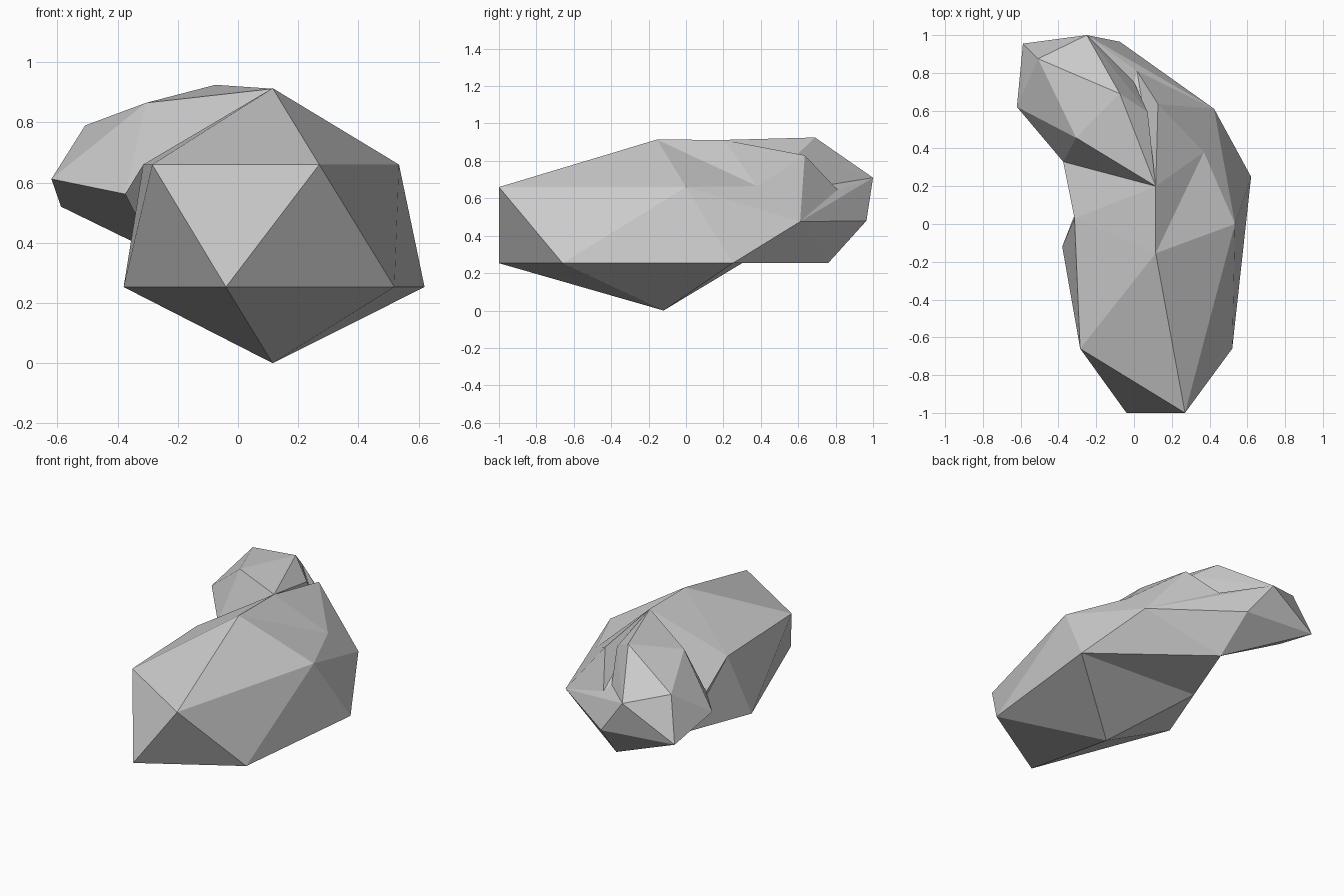
import bpy, bmesh

if "Cube" in bpy.data.objects:
    bpy.data.objects.remove(bpy.data.objects["Cube"])

# Key points: squat faceted body (b), shoulder and groove on the right (s), head lobe at the back left (h)
points = {
    "base": (.115, -.12, 0), "top": (.115, -.155, .914), "crest": (.115, .2, .912),
    "b1": (-.04, -1, .253), "b2": (.52, -.66, .253), "b3": (.62, .25, .253),
    "b4": (-.38, -.12, .253), "b5": (-.217, .3, .253), "b6": (-.04, .76, .253),
    "u1": (.27, -1, .66), "u2": (-.285, -.66, .66), "u3": (.535, 0, .66), "u4": (-.315, .03, .66),
    "s1": (.37, .38, .665), "s2": (.424, .61, .475), "s3": (.127, .635, .83), "s4": (.016, .81, .645),
    "g1": (.072, .593, .833), "g2": (0, .75, .67),
    "h1": (-.075, .69, .925), "h2": (-.306, .456, .865), "h3": (-.508, .875, .79),
    "h4": (-.62, .62, .612), "h5": (-.375, .33, .562), "h6": (-.588, .955, .52),
    "h7": (-.075, .965, .48), "h8": (-.25, 1, .71),
}

bm = bmesh.new()
verts = {name: bm.verts.new(p) for name, p in points.items()}


def fan(centre, ring, closed=False):
    """Triangles from one point to each pair of neighbours around it."""
    names = ring.split()
    if closed:
        names.append(names[0])
    for a, b in zip(names, names[1:]):
        bm.faces.new((verts[centre], verts[a], verts[b]))


# Body underside, front and sides
fan("base", "b1 b2 b3 b5 b4", True)
fan("b1", "b4 u2 u1 b2")
fan("u2", "b4 u4 top u1")
fan("u3", "top s1 s2 b3 b2 u1", True)
fan("u4", "b4 b5 h5 crest top")
# Right shoulder and groove
fan("s1", "top crest s3 s2")
fan("s2", "s3 s4 h8 h7 b6 b3")
fan("crest", "h1 g1 g2 s4 s3")
# Head lobe and its underside
fan("b6", "b3 b5 h5 h4 h6 h7")
fan("h8", "h7 h6 h3 h1 g1 g2 s4")
fan("h2", "crest h1 h3 h4 h5", True)
fan("h3", "h4 h6")

bmesh.ops.recalc_face_normals(bm, faces=bm.faces)
mesh = bpy.data.meshes.new("faceted_rock")
bm.to_mesh(mesh)
bm.free()
bpy.context.collection.objects.link(bpy.data.objects.new("faceted_rock", mesh))
